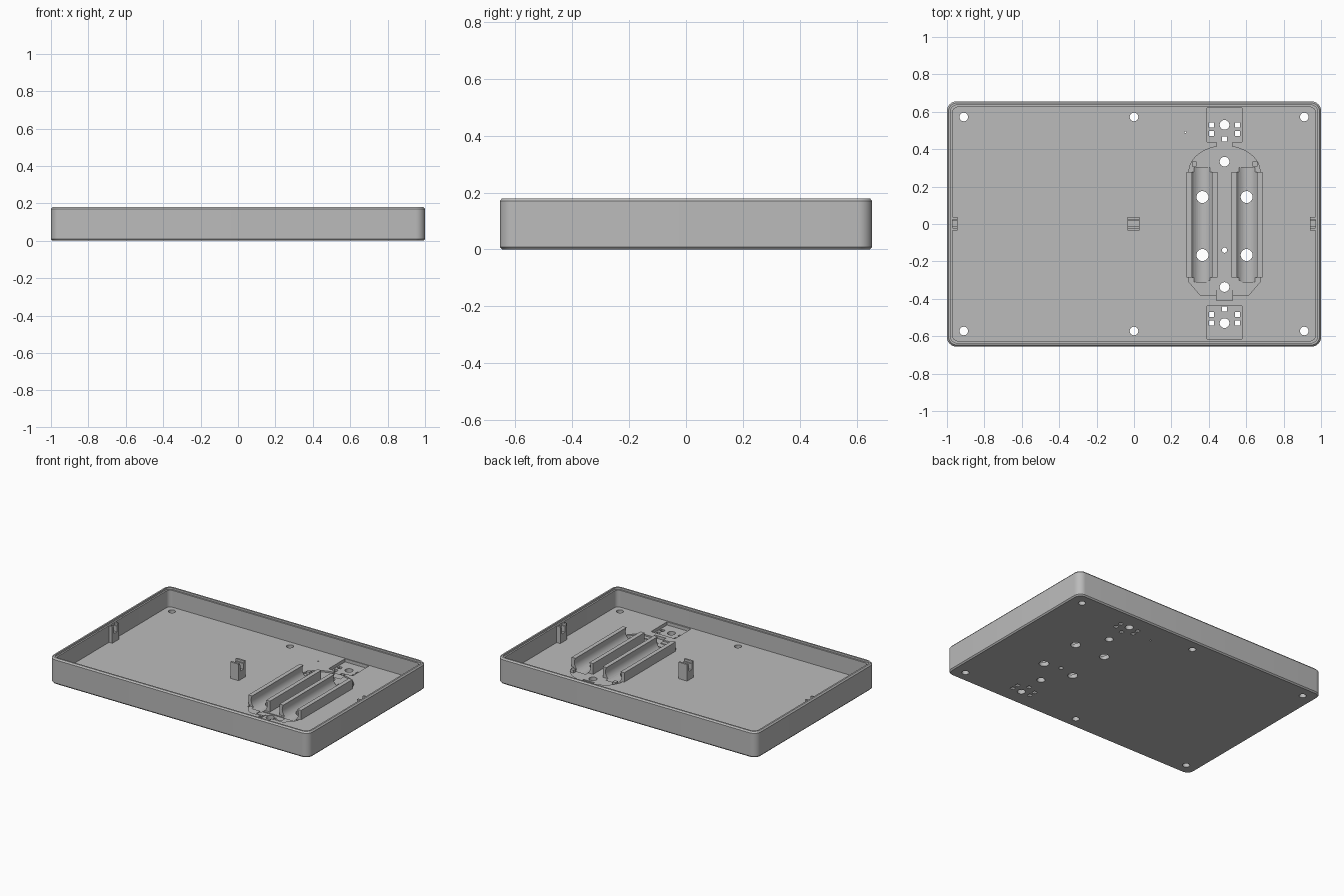
import bpy, bmesh, math

if "Cube" in bpy.data.objects:
    bpy.data.objects.remove(bpy.data.objects["Cube"])

grey = bpy.data.materials.new("grey plastic")
grey.diffuse_color = (0.5, 0.5, 0.5, 1)
grey.use_nodes = True
grey.node_tree.nodes["Principled BSDF"].inputs["Base Color"].default_value = grey.diffuse_color

FLOOR = 0.05          # top of the tray floor
CX = 0.484            # centre line of the battery holder


def loft(name, rings):
    """Solid skinned through rings of equal point count, capped at both ends."""
    bm = bmesh.new()
    vs = [[bm.verts.new(p) for p in ring] for ring in rings]
    n = len(vs[0])
    for a, b in zip(vs, vs[1:]):
        for i in range(n):
            j = (i + 1) % n
            bm.faces.new((a[i], a[j], b[j], b[i]))
    bm.faces.new(vs[0][::-1])
    bm.faces.new(vs[-1])
    bmesh.ops.recalc_face_normals(bm, faces=bm.faces)
    me = bpy.data.meshes.new(name)
    bm.to_mesh(me)
    bm.free()
    me.materials.append(grey)
    ob = bpy.data.objects.new(name, me)
    bpy.context.collection.objects.link(ob)
    return ob


def rounded(hx, hy, r, z, seg=8):
    """Rounded rectangle ring at height z."""
    pts = []
    for k, (sx, sy) in enumerate(((1, 1), (-1, 1), (-1, -1), (1, -1))):
        for i in range(seg + 1):
            a = math.pi / 2 * (k + i / seg)
            pts.append((sx * (hx - r) + r * math.cos(a),
                        sy * (hy - r) + r * math.sin(a), z))
    return pts


def prism(name, outline, z0, z1):
    return loft(name, [[(x, y, z) for x, y in outline] for z in (z0, z1)])


def box(name, x0, x1, y0, y1, z0, z1):
    return prism(name, [(x0, y0), (x1, y0), (x1, y1), (x0, y1)], z0, z1)


def hole(x, y, r, n=24):
    ring = [(x + r * math.cos(2 * math.pi * i / n), y + r * math.sin(2 * math.pi * i / n))
            for i in range(n)]
    return prism("hole_cutter", ring, -0.05, 0.1)


def battery(x, y0, y1, r=0.062, z=0.085, n=32):
    """Lying cylinder used to hollow the cradles."""
    return loft("battery_cutter", [[(x + r * math.cos(2 * math.pi * i / n), y,
                                     z + r * math.sin(2 * math.pi * i / n))
                                    for i in range(n)] for y in (y0, y1)])


def cut(ob, cutter):
    cutter.hide_render = True
    m = ob.modifiers.new("cut", 'BOOLEAN')
    m.operation, m.solver, m.object = 'DIFFERENCE', 'EXACT', cutter
    bpy.context.view_layer.objects.active = ob
    bpy.ops.object.modifier_apply(modifier=m.name)
    bpy.data.objects.remove(cutter)


# Tray shell with chamfered edges, hollow interior and stepped rim
tray = loft("tray", [rounded(0.992, 0.647, 0.045, 0), rounded(1, 0.655, 0.05, 0.009),
                     rounded(1, 0.655, 0.05, 0.17), rounded(0.992, 0.647, 0.045, 0.18)])
cut(tray, loft("interior_cutter", [rounded(0.97, 0.625, 0.03, z) for z in (FLOOR, 0.3)]))
cut(tray, loft("rim_cutter", [rounded(0.981, 0.636, 0.035, z) for z in (0.167, 0.3)]))

# Shallow holder recess: domed at the back, bevelled corners at the front
outline = [(CX - 0.19, -0.31), (CX - 0.13, -0.38), (CX + 0.13, -0.38), (CX + 0.19, -0.31)]
outline += [(CX + 0.19 * math.cos(math.pi * i / 20), 0.28 + 0.137 * math.sin(math.pi * i / 20))
            for i in range(21)]
cut(tray, prism("recess_cutter", outline, 0.04, 0.3))

# Contact pockets, wire channels and the stepped front contact seat
for x, y0, y1, z in ((0.0925, 0.438, 0.62, 0.028), (0.0925, -0.615, -0.438, 0.028),
                     (0.042, 0.374, 0.45, 0.033), (0.042, -0.41, -0.33, 0.031),
                     (0.096, -0.352, -0.302, 0.034)):
    cut(tray, box("pocket_cutter", CX - x, CX + x, y0, y1, z, 0.3))

# Battery troughs in the floor
for s in (-1, 1):
    cut(tray, battery(CX + s * 0.12, -0.31, 0.303))

# Round through holes: screws, battery ejectors, holder fixings
for s in (-1, 1):
    for x in (-0.91, 0, 0.91):
        cut(tray, hole(x, s * 0.572, 0.023))
    for y in (0.144, -0.166):
        cut(tray, hole(CX + s * 0.118, y, 0.032))
for y, r in ((0.53, 0.026), (0.333, 0.026), (-0.337, 0.026), (-0.53, 0.026), (-0.14, 0.014)):
    cut(tray, hole(CX, y, r))
cut(tray, hole(0.275, 0.49, 0.005, 8))

# Square pin holes around each contact
pins = [(s * 0.07, y) for s in (-1, 1) for y in (0.53, 0.483, -0.53, -0.483)]
for x, y in pins + [(0, 0.455), (0, -0.455)]:
    cut(tray, box("pin_cutter", CX + x - 0.013, CX + x + 0.013, y - 0.013, y + 0.013, -0.05, 0.1))

parts = [tray]

# Cradle rails gripping each battery
for s in (-1, 1):
    for name, a, b in (("inner_rail", 0.037, 0.085), ("outer_rail", 0.155, 0.203)):
        x0, x1 = sorted((CX + s * a, CX + s * b))
        rail = box(name, x0, x1, -0.287, 0.278, 0.03, 0.115)
        cut(rail, battery(CX + s * 0.12, -0.4, 0.4))
        parts.append(rail)
    # Small locating post behind each battery
    parts.append(box("locating_post", CX + s * 0.162 - 0.013, CX + s * 0.162 + 0.013,
                     0.307, 0.333, 0.03, 0.06))

# Slotted lid clips: one in the middle, one on each end wall
for name, x0, x1 in (("centre_clip", -0.035, 0.03), ("left_clip", -0.975, -0.945),
                     ("right_clip", 0.942, 0.975)):
    clip = box(name, x0, x1, -0.035, 0.038, 0.04, 0.165)
    cut(clip, box("slot_cutter", -2, 2, -0.014, 0.017, 0.11, 0.3))
    cut(clip, prism("flare_cutter", [(-2, -0.022), (2, -0.022), (2, 0.025), (-2, 0.025)], 0.15, 0.3))
    parts.append(clip)

# Smooth the curved walls, keep hard edges
for ob in parts:
    bpy.ops.object.select_all(action='DESELECT')
    ob.select_set(True)
    bpy.context.view_layer.objects.active = ob
    bpy.ops.object.shade_smooth_by_angle(angle=math.radians(30))
